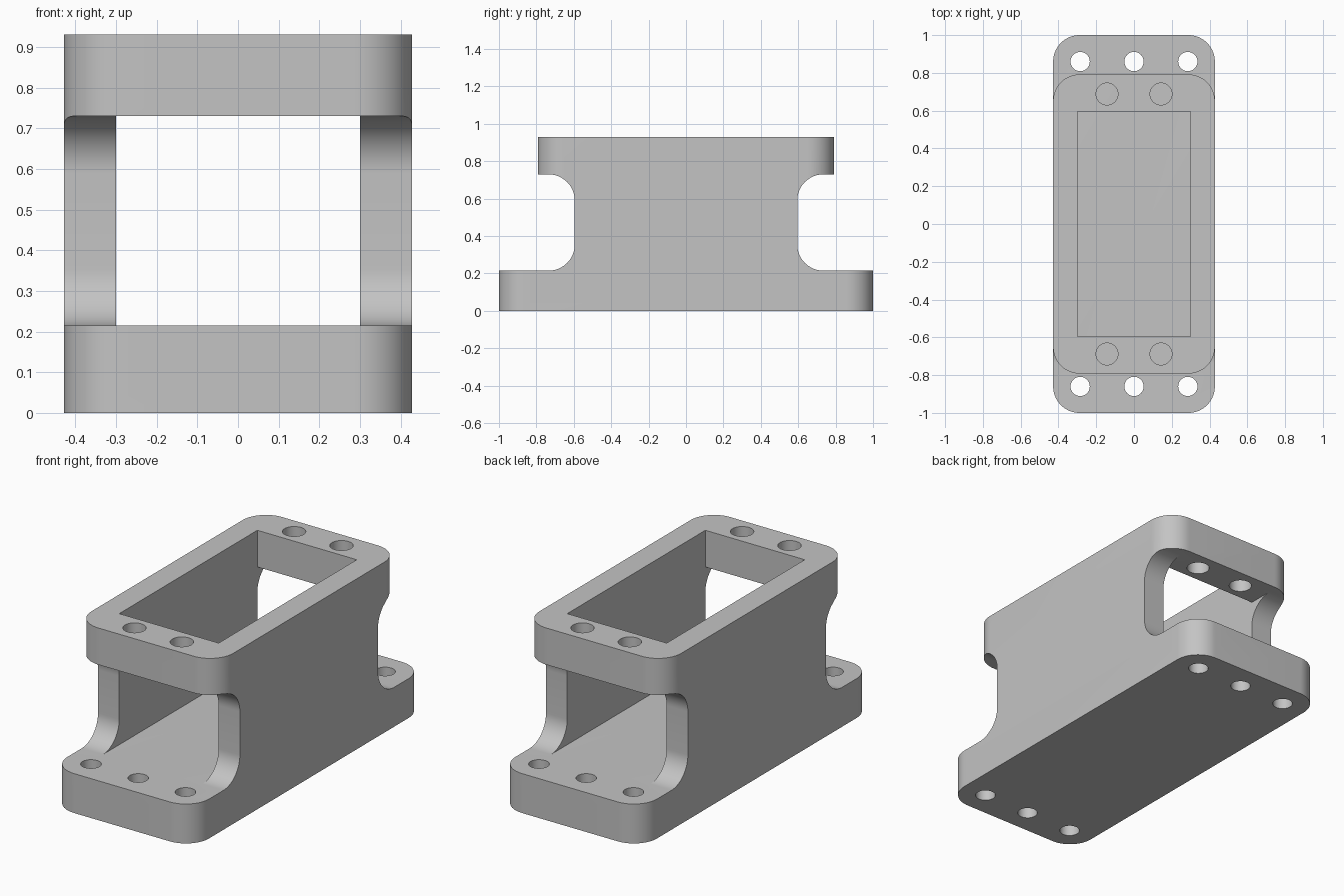
import bpy, bmesh, math
from mathutils import Vector

cube = bpy.data.objects.get("Cube")
if cube:
    bpy.data.objects.remove(cube, do_unlink=True)

HALF_W, BASE_Y, TOP_Y, NECK_Y = 0.428, 1.0, 0.792, 0.595
FLOOR, DECK, HEIGHT = 0.215, 0.73, 0.93
MIDDLE = (FLOOR + DECK) / 2
RADIUS, WALL_X = 0.14, 0.30

grey = bpy.data.materials.new("plain grey")
grey.use_nodes = True
grey.diffuse_color = (0.55, 0.55, 0.55, 1)
grey.node_tree.nodes["Principled BSDF"].inputs["Base Color"].default_value = grey.diffuse_color


def rounded_rect(u0, u1, v0, v1, r, steps=16):
    """Outline of a rectangle with round corners."""
    corners = [(u1 - r, v1 - r), (u0 + r, v1 - r), (u0 + r, v0 + r), (u1 - r, v0 + r)]
    pts = []
    for q, (u, v) in enumerate(corners):
        for i in range(steps + 1):
            a = math.pi / 2 * (q + i / steps)
            pts.append((u + r * math.cos(a), v + r * math.sin(a)))
    return pts


def rect(u0, u1, v0, v1):
    return [(u0, v0), (u1, v0), (u1, v1), (u0, v1)]


def circle(u, v, r, n=40):
    return [(u + r * math.cos(math.tau * i / n), v + r * math.sin(math.tau * i / n))
            for i in range(n)]


def prism(name, outline, start, end, axis="z"):
    """Extrude an outline along z, or a (y, z) outline along x."""
    place = (lambda u, v: (u, v, start)) if axis == "z" else (lambda u, v: (start, u, v))
    push = Vector((0, 0, end - start)) if axis == "z" else Vector((end - start, 0, 0))
    bm = bmesh.new()
    face = bm.faces.new([bm.verts.new(place(u, v)) for u, v in outline])
    new = bmesh.ops.extrude_face_region(bm, geom=[face])["geom"]
    bmesh.ops.translate(bm, vec=push, verts=[g for g in new if isinstance(g, bmesh.types.BMVert)])
    bmesh.ops.recalc_face_normals(bm, faces=bm.faces)
    mesh = bpy.data.meshes.new(name)
    bm.to_mesh(mesh)
    bm.free()
    obj = bpy.data.objects.new(name, mesh)
    bpy.context.collection.objects.link(obj)
    return obj


def combine(target, tool, operation):
    mod = target.modifiers.new(operation.lower(), "BOOLEAN")
    mod.operation, mod.solver, mod.object = operation, "EXACT", tool
    bpy.context.view_layer.objects.active = target
    bpy.ops.object.modifier_apply(modifier=mod.name)
    bpy.data.objects.remove(tool, do_unlink=True)


# Long lower block with the shorter upper block on it
body = prism("mounting_bracket",
             rounded_rect(-HALF_W, HALF_W, -BASE_Y, BASE_Y, RADIUS), 0, MIDDLE)
upper = prism("upper_block",
              rounded_rect(-HALF_W, HALF_W, -TOP_Y, TOP_Y, RADIUS), MIDDLE, HEIGHT)
combine(body, upper, "UNION")

# Filleted notches at both ends
for side in (-1, 1):
    ends = sorted((side * NECK_Y, side * 1.5))
    combine(body, prism("notch_cutter", rounded_rect(*ends, FLOOR, DECK, RADIUS), -1, 1, "x"),
            "DIFFERENCE")

# Tunnel between the side walls, and the opening in the top
combine(body, prism("tunnel_cutter", rect(-WALL_X, WALL_X, -1.5, 1.5), FLOOR, DECK), "DIFFERENCE")
combine(body, prism("opening_cutter", rect(-WALL_X, WALL_X, -NECK_Y, NECK_Y), MIDDLE, 1.2),
        "DIFFERENCE")

# Bolt holes: three at each end of the base, two at each end of the top
for side in (-1, 1):
    for x in (-0.285, 0, 0.285):
        combine(body, prism("base_hole_cutter", circle(x, side * 0.86, 0.051), -0.1, MIDDLE),
                "DIFFERENCE")
    for x in (-0.143, 0.143):
        combine(body, prism("top_hole_cutter", circle(x, side * 0.688, 0.058), MIDDLE, 1.2),
                "DIFFERENCE")

# Merge leftover seams, colour and shade
bm = bmesh.new()
bm.from_mesh(body.data)
bmesh.ops.remove_doubles(bm, verts=bm.verts, dist=0.0001)
bmesh.ops.dissolve_limit(bm, angle_limit=math.radians(0.5), verts=bm.verts, edges=bm.edges)
bm.to_mesh(body.data)
bm.free()
body.data.materials.clear()
body.data.materials.append(grey)
for poly in body.data.polygons:
    poly.material_index = 0
bpy.ops.object.select_all(action="DESELECT")
body.select_set(True)
bpy.context.view_layer.objects.active = body
bpy.ops.object.shade_smooth_by_angle(angle=math.radians(30))
